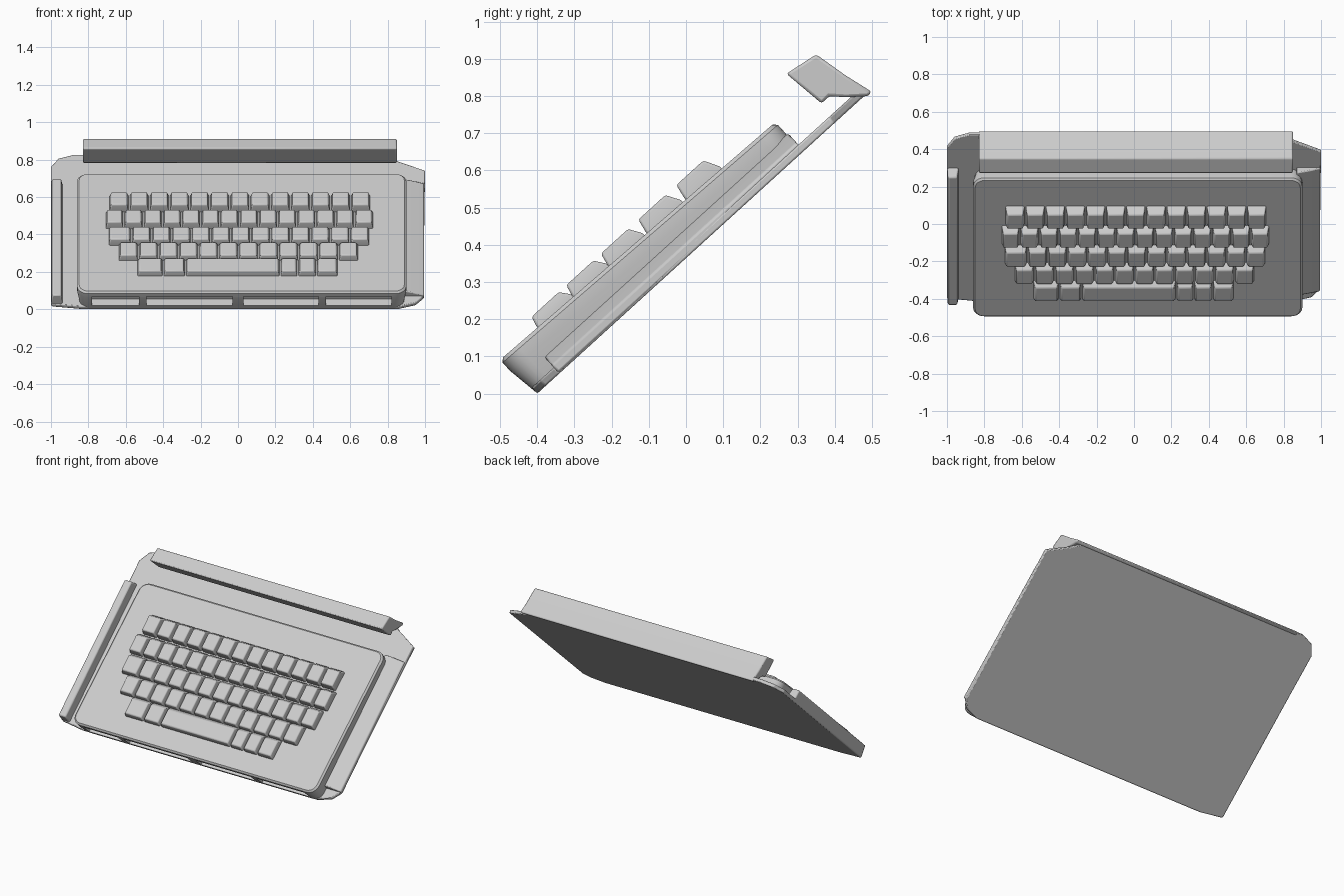
import bpy, bmesh, math
from mathutils import Matrix

if "Cube" in bpy.data.objects:
    bpy.data.objects.remove(bpy.data.objects["Cube"])

# Tilted frame: x across, u up the slope, n away from the slope
TILT = Matrix.Translation((0, -0.4, 0)) @ Matrix.Rotation(math.radians(42.3), 4, 'X')


def finish(name, bm, bevel=0.0, segs=2, tilt=True):
    bmesh.ops.recalc_face_normals(bm, faces=bm.faces)
    me = bpy.data.meshes.new(name)
    bm.to_mesh(me)
    bm.free()
    ob = bpy.data.objects.new(name, me)
    bpy.context.collection.objects.link(ob)
    if tilt:
        ob.matrix_world = TILT
    if bevel:
        mod = ob.modifiers.new("soft_edges", 'BEVEL')
        mod.width, mod.segments = bevel, segs
        mod.limit_method = 'ANGLE'
    return ob


def loft(bm, loops):
    """Skin a stack of equal-length closed loops and cap both ends."""
    rings = [[bm.verts.new(p) for p in lp] for lp in loops]
    for a, b in zip(rings, rings[1:]):
        for i in range(len(a)):
            j = (i + 1) % len(a)
            bm.faces.new((a[i], a[j], b[j], b[i]))
    bm.faces.new(rings[0][::-1])
    bm.faces.new(rings[-1])


def rounded(x0, x1, u0, u1, r, seg=6):
    pts = []
    corners = ((x1 - r, u1 - r), (x0 + r, u1 - r), (x0 + r, u0 + r), (x1 - r, u0 + r))
    for k, (cx, cy) in enumerate(corners):
        for s in range(seg + 1):
            a = math.pi / 2 * (k + s / seg)
            pts.append((cx + r * math.cos(a), cy + r * math.sin(a)))
    return pts


def rect(x0, x1, u0, u1, n):
    return [(x0, u0, n), (x1, u0, n), (x1, u1, n), (x0, u1, n)]


def deck(u):
    """Height of the keyboard deck above the back sheet."""
    return 0.134 - 0.026 * u


# Thin base sheet with clipped corners
outline = [(-0.995, 0.02), (-0.84, 0.0), (0.86, 0.0), (0.95, 0.03), (0.99, 0.08),
           (1.0, 1.08), (0.86, 1.15), (0.78, 1.205), (-0.88, 1.205), (-0.96, 1.175), (-1.0, 1.11)]
bm = bmesh.new()
loft(bm, [[(x, u, n) for x, u in outline] for n in (0.0, 0.022)])
finish("base_sheet", bm, 0.005)

# Keyboard housing: rounded slab, slightly overhanging at the front
bm = bmesh.new()
low = rounded(-0.845, 0.885, 0.0, 0.955, 0.05)
mid = rounded(-0.86, 0.90, -0.013, 0.965, 0.06)
top = rounded(-0.849, 0.889, -0.003, 0.955, 0.05)
loft(bm, [[(x, u, 0.003) for x, u in low],
          [(x, u, deck(u) - 0.04) for x, u in mid],
          [(x, u, deck(u) - 0.01) for x, u in mid],
          [(x, u, deck(u)) for x, u in top]])
housing = finish("keyboard_housing", bm)

# Pockets along the front edge of the housing
bm = bmesh.new()
for x0, x1 in ((-0.78, -0.53), (-0.49, -0.03), (0.03, 0.43), (0.47, 0.82)):
    loft(bm, [rect(x0, x1, -0.1, 0.05, n) for n in (0.03, 0.105)])
cutter = finish("front_pocket_cutter", bm)
cutter.hide_render = True
cutter.hide_set(True)
cut = housing.modifiers.new("pockets", 'BOOLEAN')
cut.object, cut.operation, cut.solver = cutter, 'DIFFERENCE', 'EXACT'

# Upright rail on the left, sloped flange on the right
bm = bmesh.new()
loft(bm, [rect(-1.0, -0.935, 0.02, 0.97, 0.0), rect(-0.995, -0.945, 0.025, 0.95, 0.08)])
finish("left_rail", bm, 0.008)
bm = bmesh.new()
flange = [(0.87, 0.003), (0.995, 0.003), (0.995, 0.03), (0.93, 0.05), (0.87, 0.065)]
loft(bm, [[(x, u, n) for x, n in flange] for u in (0.08, 0.97)])
finish("right_flange", bm, 0.006)

# Raised bar along the back edge
bm = bmesh.new()
bar = [(0.27, 0.86), (0.35, 0.912), (0.43, 0.855), (0.499, 0.812),
       (0.49, 0.80), (0.43, 0.797), (0.385, 0.80), (0.365, 0.78)]
loft(bm, [[(x, y, z) for y, z in bar] for x in (-0.83, 0.85)])
finish("back_bar", bm, 0.01, tilt=False)


# Keys: five rows of tapered caps
def even(x0, x1, count):
    w = (x1 - x0) / count
    return [(x0 + i * w, x0 + (i + 1) * w) for i in range(count)]


rows = [
    ("bottom", 0.120, [(-0.54, -0.40), (-0.40, -0.28), (-0.28, 0.225),
                       (0.225, 0.32), (0.32, 0.42), (0.42, 0.535)]),
    ("fourth", 0.246, even(-0.64, 0.645, 12)),
    ("third", 0.372, [(-0.695, -0.57)] + even(-0.57, 0.705, 12)),
    ("second", 0.508, [(-0.71, -0.61)] + even(-0.61, 0.725, 13)),
    ("top", 0.646, even(-0.69, 0.71, 13)),
]
for name, u0, spans in rows:
    bm = bmesh.new()
    u1 = u0 + 0.128
    for x0, x1 in spans:
        loft(bm, [rect(x0 + 0.004, x1 - 0.004, u0, u1, 0.10),
                  rect(x0 + 0.004, x1 - 0.004, u0, u1, deck(u0) + 0.004),
                  rect(x0 + 0.012, x1 - 0.012, u0 + 0.008, u1 - 0.022, 0.163)])
    finish(name + "_key_row", bm, 0.006)

for ob in list(bpy.context.collection.objects):
    if ob is cutter:
        continue
    bpy.ops.object.select_all(action='DESELECT')
    ob.select_set(True)
    bpy.context.view_layer.objects.active = ob
    bpy.ops.object.shade_smooth_by_angle(angle=math.radians(30))
